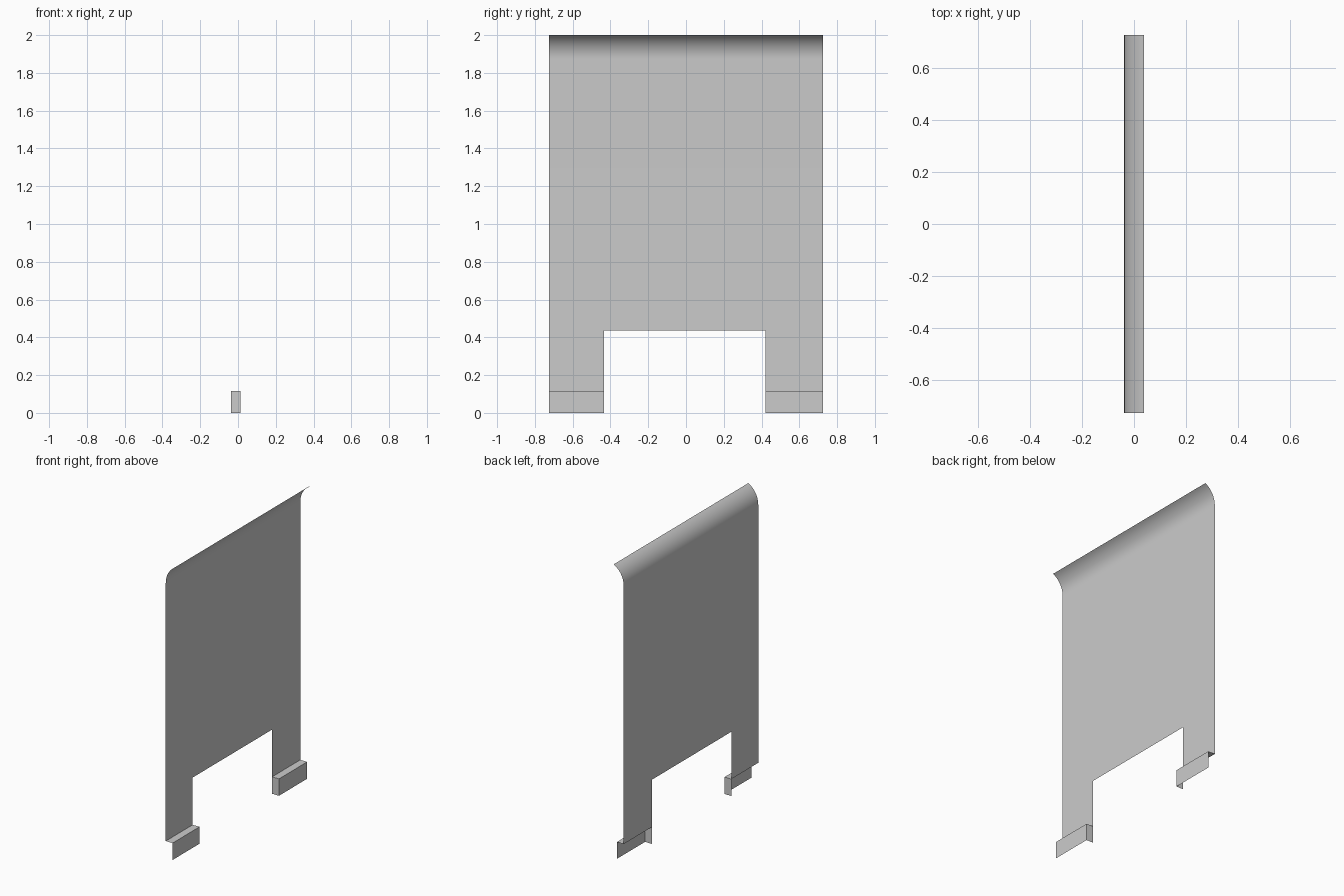
import bpy, bmesh, math

if "Cube" in bpy.data.objects:
    bpy.data.objects.remove(bpy.data.objects["Cube"])

HALF_Y = 0.724                 # half width of the panel
NOTCH = (-0.434, 0.421)        # sides of the lower cut-out
X_BACK, X_FOOT = -0.0375, 0.014
Z_FOOT, Z_NOTCH, Z_BEND = 0.115, 0.437, 1.873


def strip(bm, profile, ys):
    """Sweep an (x, z) profile along y through the given stations."""
    rows = [[bm.verts.new((x, y, z)) for y in ys] for x, z in profile]
    for a, b in zip(rows, rows[1:]):
        for i in range(len(ys) - 1):
            bm.faces.new((a[i], a[i + 1], b[i + 1], b[i]))


def finish(bm, name):
    bmesh.ops.remove_doubles(bm, verts=bm.verts, dist=1e-5)
    mesh = bpy.data.meshes.new(name)
    bm.to_mesh(mesh)
    bm.free()
    obj = bpy.data.objects.new(name, mesh)
    bpy.context.collection.objects.link(obj)
    bpy.ops.object.select_all(action='DESELECT')
    obj.select_set(True)
    bpy.context.view_layer.objects.active = obj
    bpy.ops.object.shade_smooth_by_angle(angle=math.radians(30))


legs = [(-HALF_Y, NOTCH[0]), (NOTCH[1], HALF_Y)]

# Main sheet: two legs, wide upper panel and curled top lip
bm = bmesh.new()
for ys in legs:
    strip(bm, [(X_BACK, Z_FOOT), (X_BACK, Z_NOTCH)], ys)
rise, reach = 2.0 - Z_BEND, 0.075
sweep = 2 * math.atan(reach / rise)
radius = rise / math.sin(sweep)
lip = [(X_BACK + radius * (1 - math.cos(sweep * i / 12)),
        Z_BEND + radius * math.sin(sweep * i / 12)) for i in range(13)]
strip(bm, [(X_BACK, Z_NOTCH)] + lip, (-HALF_Y, *NOTCH, HALF_Y))
finish(bm, "curved_panel")

# Stepped feet: ledge, front plate and a cap on the inner end
foot_profile = [(X_FOOT, 0), (X_FOOT, Z_FOOT), (X_BACK, Z_FOOT)]
for ys, inner, name in ((legs[0], NOTCH[0], "front_foot"),
                        (legs[1], NOTCH[1], "back_foot")):
    bm = bmesh.new()
    strip(bm, foot_profile, ys)
    cap = [bm.verts.new((x, inner, z)) for x, z in foot_profile + [(X_BACK, 0)]]
    # cap faces into the cut-out
    bm.faces.new(cap[::-1] if inner < 0 else cap)
    bm.normal_update()
    for f in bm.faces:
        if abs(f.normal.y) > 0.9 and f.normal.y * inner > 0:
            f.normal_flip()
    finish(bm, name)
